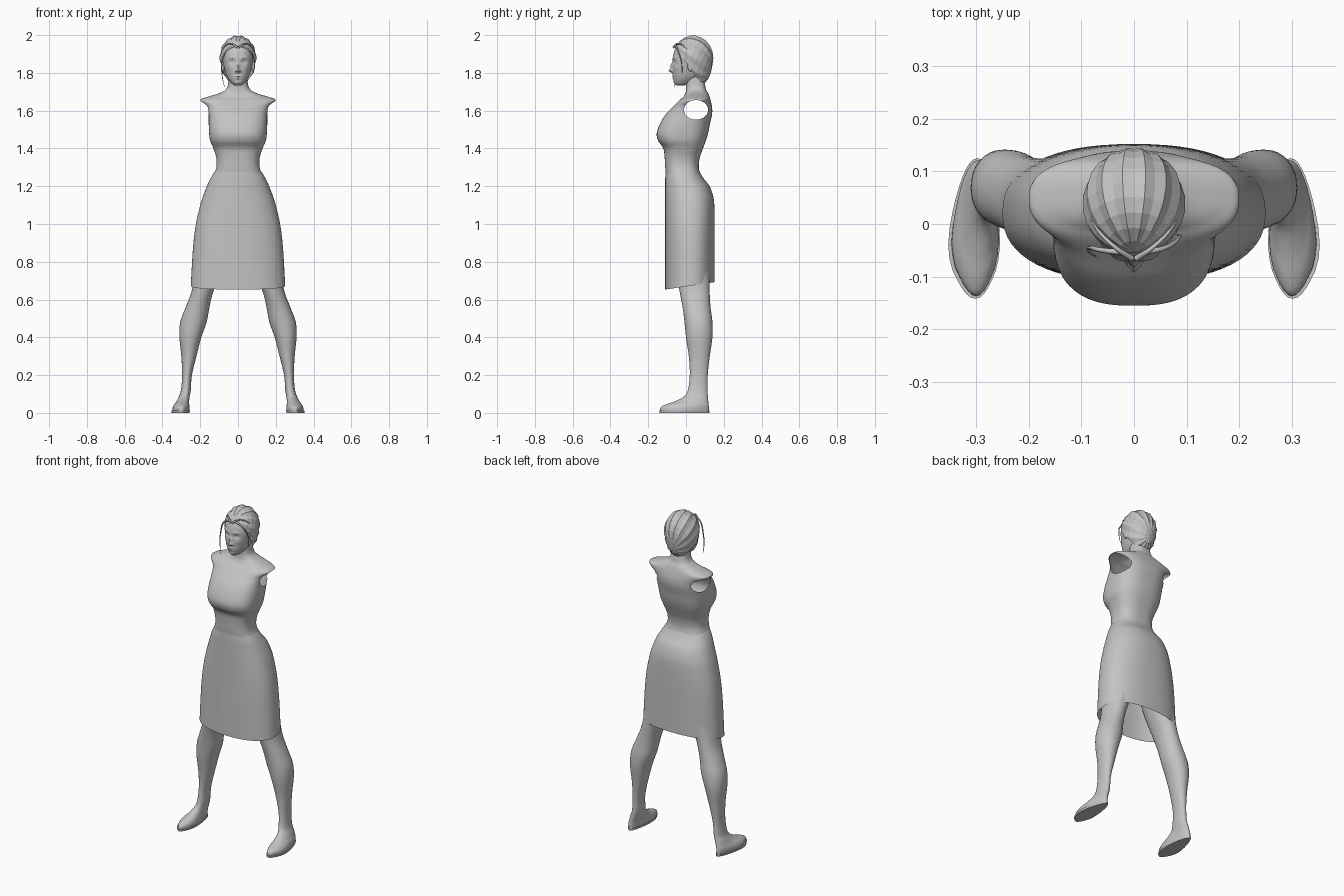
import bpy, bmesh, math
from mathutils import Vector, Matrix

cube = bpy.data.objects.get("Cube")
if cube:
    bpy.data.objects.remove(cube, do_unlink=True)

grey = bpy.data.materials.new("plain grey")
grey.use_nodes = True
grey.diffuse_color = (.55, .55, .55, 1)
grey.node_tree.nodes["Principled BSDF"].inputs["Base Color"].default_value = (.55, .55, .55, 1)


def make_object(name, bm, smooth=True, angle=50):
    bmesh.ops.recalc_face_normals(bm, faces=bm.faces)
    mesh = bpy.data.meshes.new(name)
    bm.to_mesh(mesh)
    bm.free()
    mesh.materials.append(grey)
    obj = bpy.data.objects.new(name, mesh)
    bpy.context.collection.objects.link(obj)
    if smooth:
        bpy.ops.object.select_all(action="DESELECT")
        obj.select_set(True)
        bpy.context.view_layer.objects.active = obj
        bpy.ops.object.shade_smooth_by_angle(angle=math.radians(angle))
    return obj


def refine(rings, steps):
    """Catmull-Rom interpolation between the given rings."""
    out = []
    for i in range(len(rings) - 1):
        quad = [rings[max(i - 1, 0)], rings[i], rings[i + 1], rings[min(i + 2, len(rings) - 1)]]
        for s in range(steps):
            t = s / steps
            out.append([.5 * (2 * b + (c - a) * t + (2 * a - 5 * b + 4 * c - d) * t * t
                              + (3 * b - a - 3 * c + d) * t ** 3) for a, b, c, d in zip(*quad)])
    out.append(rings[-1])
    return out


def signed_power(v, p):
    return math.copysign(abs(v) ** p, v)


def loft(rings, seg=48, steps=4, power=2.3, caps=False, x_sign=1):
    """Rings are (height, centre x, half width, front y, back y)."""
    bm = bmesh.new()
    rows = []
    for z, cx, hw, front, back in refine(rings, steps):
        row = []
        for k in range(seg):
            a = math.tau * k / seg
            x = cx + hw * signed_power(math.cos(a), 2 / power)
            y = (front + back) / 2 + (back - front) / 2 * signed_power(math.sin(a), 2 / power)
            row.append(bm.verts.new((x_sign * x, y, z)))
        rows.append(row)
    for lo, hi in zip(rows, rows[1:]):
        for k in range(seg):
            j = (k + 1) % seg
            bm.faces.new((lo[k], lo[j], hi[j], hi[k]))
    if caps:
        bm.faces.new(rows[0])
        bm.faces.new(rows[-1])
    return bm


# Bodice, shoulders and neck in one shell
bodice = loft([
    (1.25, 0, .133, -.105, .08), (1.3, 0, .115, -.11, .068), (1.35, 0, .115, -.113, .073),
    (1.4, 0, .13, -.12, .09), (1.44, 0, .147, -.147, .105), (1.48, 0, .153, -.155, .117),
    (1.53, 0, .155, -.138, .127), (1.58, 0, .156, -.108, .138), (1.62, 0, .167, -.07, .138),
    (1.655, 0, .2, -.035, .13), (1.672, 0, .165, -.015, .125), (1.69, 0, .105, -.004, .118),
    (1.71, 0, .067, 0, .107), (1.74, 0, .053, 0, .1), (1.79, 0, .05, -.005, .09)],
    seg=80, steps=5, power=2.6)

# Open armholes: remove faces inside an oval, then round the rim
HOLE_Y, HOLE_Z, HOLE_RY, HOLE_RZ = .053, 1.604, .064, .052


def hole_distance(p):
    return math.hypot((p.y - HOLE_Y) / HOLE_RY, (p.z - HOLE_Z) / HOLE_RZ)


gone = [f for f in bodice.faces
        if abs(f.calc_center_median().x) > .1 and hole_distance(f.calc_center_median()) < 1]
bmesh.ops.delete(bodice, geom=gone, context="FACES")
for v in bodice.verts:
    if v.is_boundary and abs(v.co.x) > .1 and v.co.z > 1.5:
        d = hole_distance(v.co)
        v.co.y = HOLE_Y + (v.co.y - HOLE_Y) / d
        v.co.z = HOLE_Z + (v.co.z - HOLE_Z) / d
make_object("bodice_and_neck", bodice, angle=60)

# Skirt, open below, with the hem rising to the back
skirt = loft([
    (.67, 0, .25, -.11, .152), (.8, 0, .243, -.11, .152), (.9, 0, .236, -.11, .152),
    (1, 0, .223, -.11, .152), (1.1, 0, .2, -.11, .15), (1.15, 0, .184, -.11, .143),
    (1.2, 0, .165, -.11, .125), (1.24, 0, .146, -.11, .094), (1.275, 0, .126, -.109, .073)],
    seg=64, power=2.35)
for v in skirt.verts:
    fade = max(0, (.9 - v.co.z) / .23)
    v.co.z += fade * (.15 * (v.co.y + .11) - .017)
make_object("skirt", skirt)

# Legs running into the shoes, and flat soles
leg_rings = [
    (.012, .302, .046, -.137, .121), (.03, .301, .045, -.133, .121), (.045, .298, .041, -.105, .12),
    (.06, .293, .035, -.062, .118), (.085, .285, .029, -.013, .116), (.12, .276, .026, .01, .114),
    (.2, .27, .026, .02, .115), (.3, .26, .04, .015, .126), (.4, .252, .058, 0, .14),
    (.48, .236, .07, -.008, .14), (.56, .214, .063, -.018, .13), (.65, .186, .058, -.035, .125),
    (.8, .145, .075, -.06, .125), (1, .1, .085, -.07, .12)]
sole_rings = [(0, .304, .048, -.14, .124), (.012, .304, .05, -.142, .125)]
for side, sign in (("left", 1), ("right", -1)):
    leg = loft(leg_rings, seg=32, power=2.1, x_sign=sign)
    sole = loft(sole_rings, seg=32, steps=1, caps=True, x_sign=sign)
    for bm in (leg, sole):
        for v in bm.verts:
            if v.co.z < .08:
                # Narrow the heel and pull the toe to a rounded point
                fade = 1 - v.co.z / .08
                heel = max(0, v.co.y + .03) / .15
                v.co.x += sign * fade * (.285 - abs(v.co.x)) * .4 * heel
                if v.co.y < -.08:
                    v.co.x += sign * fade * (.295 - abs(v.co.x)) * (-.08 - v.co.y) * 5
    make_object(side + "_leg_and_shoe", leg)
    make_object(side + "_sole", sole, angle=30)

# Head with a modelled face
head = loft([
    (1.733, 0, .016, -.05, -.01), (1.745, 0, .034, -.06, .03), (1.77, 0, .053, -.067, .07),
    (1.8, 0, .066, -.07, .1), (1.84, 0, .076, -.071, .12), (1.88, 0, .081, -.07, .13),
    (1.92, 0, .078, -.06, .13), (1.95, 0, .066, -.038, .115), (1.975, 0, .035, .005, .08)],
    seg=96, steps=7, power=2.2, caps=True)
# Bumps are (x, z, x spread, z spread, outward depth)
bumps = [(0, 1.812, .010, .010, .021), (0, 1.835, .008, .016, .012), (0, 1.782, .017, .004, .006),
         (0, 1.769, .014, .004, .005), (0, 1.75, .015, .007, .004)]
for s in (-1, 1):
    bumps += [(s * .031, 1.858, .014, .009, -.012), (s * .031, 1.858, .009, .004, .005),
              (s * .032, 1.88, .02, .005, .004), (s * .045, 1.825, .014, .012, .003),
              (s * .013, 1.81, .005, .005, .007)]
for v in head.verts:
    if v.co.y < .02:
        push = sum(d * math.exp(-((v.co.x - x) / sx) ** 2 - ((v.co.z - z) / sz) ** 2)
                   for x, z, sx, sz, d in bumps)
        v.co.y -= push
make_object("head", head)

# Ears
for side, sign in (("left", 1), ("right", -1)):
    ear = bmesh.new()
    bmesh.ops.create_uvsphere(ear, u_segments=12, v_segments=8, radius=1)
    bmesh.ops.transform(ear, verts=ear.verts, matrix=Matrix.Translation((sign * .08, .025, 1.835))
                        @ Matrix.Diagonal((.01, .017, .028, 1)))
    make_object(side + "_ear", ear)

# Swept-back hair: ribbed faceted cap with locks fanning from the forehead
hair = bmesh.new()
bmesh.ops.create_uvsphere(hair, u_segments=28, v_segments=11, radius=1)
for v in hair.verts:
    rib = 1 + .025 * math.cos(14 * math.atan2(v.co.y, v.co.x)) * math.hypot(v.co.x, v.co.y)
    v.co *= rib
hair.transform(Matrix.Rotation(math.radians(58), 4, "X"))
hair.transform(Matrix.Translation((0, .038, 1.88)) @ Matrix.Diagonal((.096, .106, .118, 1)))
for v in hair.verts:
    low = max(0, 1.85 - v.co.z)
    v.co.z -= low * .4
    v.co.y += low * .15
bmesh.ops.bisect_plane(hair, geom=hair.verts[:] + hair.edges[:] + hair.faces[:],
                       plane_co=(0, -.07, 1.955), plane_no=(0, 1.4, 1), clear_inner=True)
make_object("hair_cap", hair, smooth=False)


# Loose locks around the face
def lock(name, points, thickness):
    curve = bpy.data.curves.new(name, "CURVE")
    curve.dimensions = "3D"
    curve.bevel_depth = thickness
    curve.bevel_resolution = 1
    curve.resolution_u = 5
    spline = curve.splines.new("BEZIER")
    spline.bezier_points.add(len(points) - 1)
    for i, (point, co) in enumerate(zip(spline.bezier_points, points)):
        point.co = Vector(co)
        point.handle_left_type = point.handle_right_type = "AUTO"
        point.radius = 1 - .8 * i / (len(points) - 1)
    curve.materials.append(grey)
    obj = bpy.data.objects.new(name, curve)
    bpy.context.collection.objects.link(obj)


lock("long_lock", [(-.015, -.055, 1.945), (-.06, -.05, 1.92), (-.085, -.045, 1.85),
                   (-.083, -.055, 1.78), (-.072, -.062, 1.725)], .006)
lock("short_lock", [(.015, -.055, 1.945), (.06, -.045, 1.92), (.087, -.025, 1.86),
                    (.082, -.02, 1.8)], .006)
for s in (-1, 1):
    lock("hairline_lock", [(s * .004, -.066, 1.935), (s * .035, -.045, 1.955),
                           (s * .07, -.01, 1.94), (s * .09, .03, 1.89)], .006)
